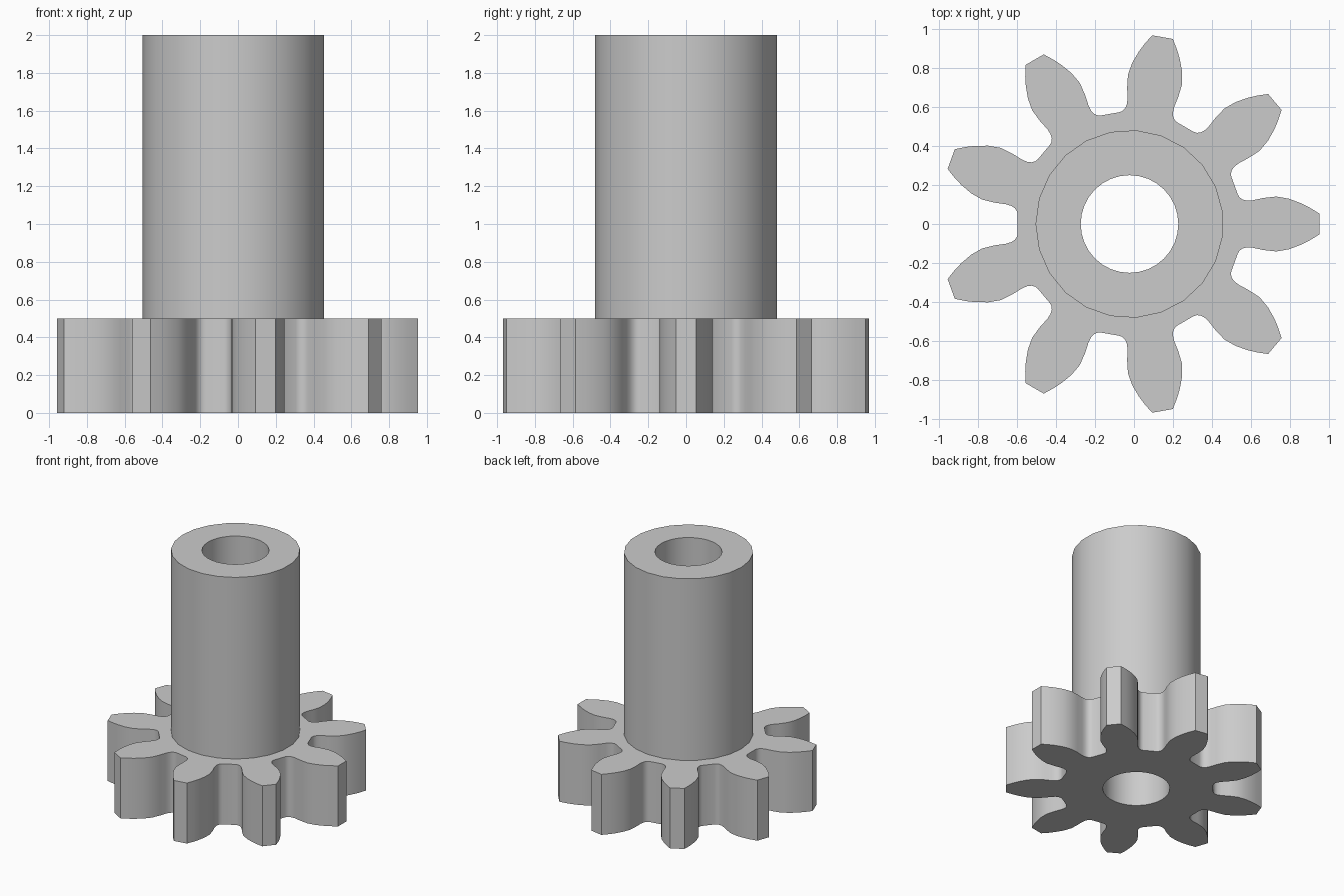
import bpy
import bmesh
from math import cos, sin, pi, radians

cube = bpy.data.objects.get("Cube")
if cube:
    bpy.data.objects.remove(cube, do_unlink=True)

TEETH = 9
AXIS_X = -0.023
GEAR_TOP, HUB_TOP = 0.5, 2.0

# Half a tooth from tip to root: radius, angle from the tooth centreline
FLANK = [(0.977, 3.16), (0.93, 5.2), (0.888, 6.9), (0.83, 9.0), (0.768, 10.6),
         (0.70, 11.0), (0.645, 10.9), (0.615, 11.3), (0.595, 12.2),
         (0.582, 13.6), (0.577, 15.2)]


def polar(radius, angle):
    return AXIS_X + radius * cos(angle), radius * sin(angle)


def circle(radius, count):
    return [polar(radius, pi + 2 * pi * i / count) for i in range(count)]


def gear_outline():
    half = [(r, radians(a)) for r, a in FLANK]
    tooth = [(r, -a) for r, a in reversed(half)] + half
    return [polar(r, a + 2 * pi * t / TEETH) for t in range(TEETH) for r, a in tooth]


bm = bmesh.new()


def loop(points, z):
    verts = [bm.verts.new((x, y, z)) for x, y in points]
    return [bm.edges.new((v, verts[i - 1])) for i, v in enumerate(verts)]


def wall(lower, upper):
    bmesh.ops.bridge_loops(bm, edges=lower + upper)


def cap(outer, inner):
    bmesh.ops.triangle_fill(bm, edges=outer + inner, use_beauty=True)


# Edge loops of the toothed wheel, hub and bore
outline, hub, bore = gear_outline(), circle(0.483, 23), circle(0.251, 32)
wheel_low, wheel_high = loop(outline, 0), loop(outline, GEAR_TOP)
hub_low, hub_high = loop(hub, GEAR_TOP), loop(hub, HUB_TOP)
bore_low, bore_high = loop(bore, 0), loop(bore, HUB_TOP)

# Flat rings first, then the upright walls, as one closed skin
cap(wheel_low, bore_low)
cap(wheel_high, hub_low)
cap(hub_high, bore_high)
wall(wheel_low, wheel_high)
wall(hub_low, hub_high)
wall(bore_low, bore_high)
bmesh.ops.recalc_face_normals(bm, faces=bm.faces[:])

mesh = bpy.data.meshes.new("pinion_with_hub")
bm.to_mesh(mesh)
bm.free()
pinion = bpy.data.objects.new("pinion_with_hub", mesh)
bpy.context.collection.objects.link(pinion)

# Plain grey metal
grey = bpy.data.materials.new("plain_grey")
grey.use_nodes = True
grey.diffuse_color = (0.6, 0.6, 0.6, 1)
grey.node_tree.nodes["Principled BSDF"].inputs["Base Color"].default_value = grey.diffuse_color
mesh.materials.append(grey)

bpy.ops.object.select_all(action="DESELECT")
pinion.select_set(True)
bpy.context.view_layer.objects.active = pinion
bpy.ops.object.shade_smooth_by_angle(angle=radians(40))
